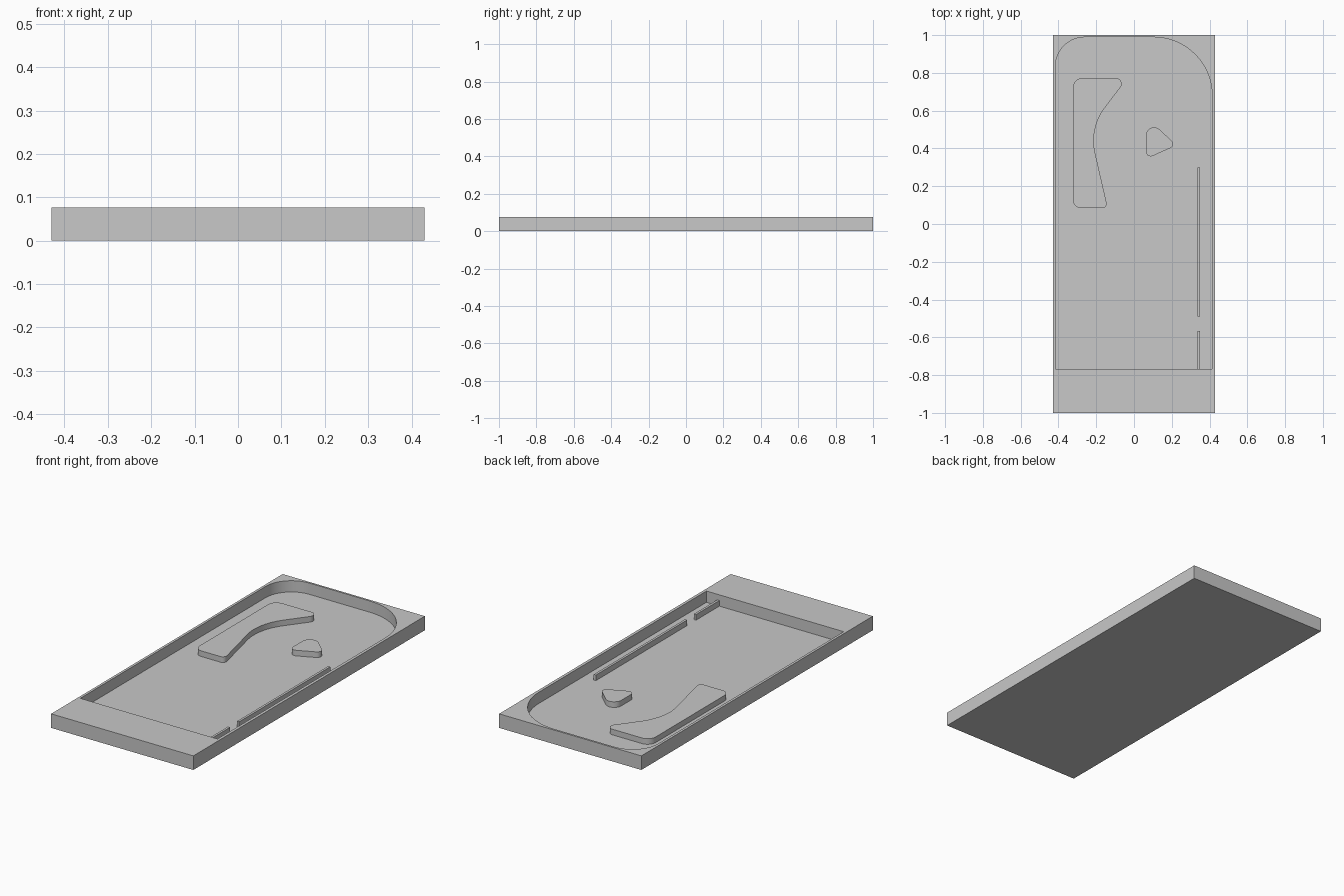
import bpy
import bmesh
import math
from mathutils import Vector

cube = bpy.data.objects.get("Cube")
if cube:
    bpy.data.objects.remove(cube, do_unlink=True)

HALF_W, HALF_L = 0.43, 1.0
STEP = 0.0154                 # thickness of one layer
FLOOR, RAISED, RIM = STEP, 3 * STEP, 5 * STEP

grey = bpy.data.materials.new("light_grey")
grey.use_nodes = True
grey.diffuse_color = (0.58, 0.58, 0.58, 1)
grey.node_tree.nodes["Principled BSDF"].inputs["Base Color"].default_value = grey.diffuse_color


def rounded_outline(corners, segments=16):
    """Turn (x, y, radius) corners into an outline with tangent arcs."""
    points = []
    for i, (x, y, radius) in enumerate(corners):
        here = Vector((x, y))
        if radius == 0:
            points.append(here)
            continue
        to_prev = (Vector(corners[i - 1][:2]) - here).normalized()
        to_next = (Vector(corners[(i + 1) % len(corners)][:2]) - here).normalized()
        half = to_prev.angle(to_next) / 2
        centre = here + (to_prev + to_next).normalized() * radius / math.sin(half)
        start = (here + to_prev * radius / math.tan(half) - centre).normalized()
        end = (here + to_next * radius / math.tan(half) - centre).normalized()
        for k in range(segments + 1):
            points.append(centre + start.slerp(end, k / segments) * radius)
    return points


def prism(name, corners, bottom, top):
    """Extrude a rounded outline between two heights."""
    bm = bmesh.new()
    base = bm.faces.new([bm.verts.new((p.x, p.y, bottom)) for p in rounded_outline(corners)])
    grown = bmesh.ops.extrude_face_region(bm, geom=[base])["geom"]
    bmesh.ops.translate(bm, vec=(0, 0, top - bottom),
                        verts=[g for g in grown if isinstance(g, bmesh.types.BMVert)])
    bmesh.ops.recalc_face_normals(bm, faces=bm.faces)
    mesh = bpy.data.meshes.new(name)
    bm.to_mesh(mesh)
    bm.free()
    mesh.materials.append(grey)
    obj = bpy.data.objects.new(name, mesh)
    bpy.context.collection.objects.link(obj)
    return obj


def rectangle(x0, x1, y0, y1):
    return [(x0, y0, 0), (x1, y0, 0), (x1, y1, 0), (x0, y1, 0)]


def activate(obj):
    for other in bpy.context.selected_objects:
        other.select_set(False)
    obj.select_set(True)
    bpy.context.view_layer.objects.active = obj


# Tray: a slab with a pocket that has two rounded back corners
tray = prism("tray", rectangle(-HALF_W, HALF_W, -HALF_L, HALF_L), 0, RIM)
pocket = prism("pocket_cutter", [(-0.416, -0.768, 0), (0.414, -0.768, 0),
                                 (0.414, 0.989, 0.31), (-0.416, 0.989, 0.155)],
               FLOOR, RIM + 0.1)
pocket.hide_render = True
cut = tray.modifiers.new("pocket", 'BOOLEAN')
cut.operation = 'DIFFERENCE'
cut.solver = 'EXACT'
cut.object = pocket
activate(tray)
bpy.ops.object.modifier_apply(modifier=cut.name)
bpy.data.objects.remove(pocket, do_unlink=True)

# Raised islands on the pocket floor, sunk slightly into it
SUNK = FLOOR / 2
curved_island = prism("curved_island", [(-0.323, 0.085, 0.042), (-0.139, 0.085, 0.022),
                                        (-0.236, 0.508, 0.29), (-0.035, 0.772, 0.03),
                                        (-0.323, 0.772, 0.05)], SUNK, RAISED)
triangle_island = prism("triangle_island", [(0.063, 0.344, 0.026), (0.225, 0.417, 0.024),
                                            (0.063, 0.567, 0.043)], SUNK, RAISED)

# Thin lane rails along the left wall; the short one meets the front wall
prism("long_rail", rectangle(0.336, 0.349, -0.489, 0.299), SUNK, RAISED)
prism("short_rail", rectangle(0.336, 0.349, -0.772, -0.566), SUNK, RAISED)

# Smooth the rounded walls and keep the rims sharp
for part in (tray, curved_island, triangle_island):
    activate(part)
    bpy.ops.object.shade_smooth_by_angle(angle=math.radians(30))
